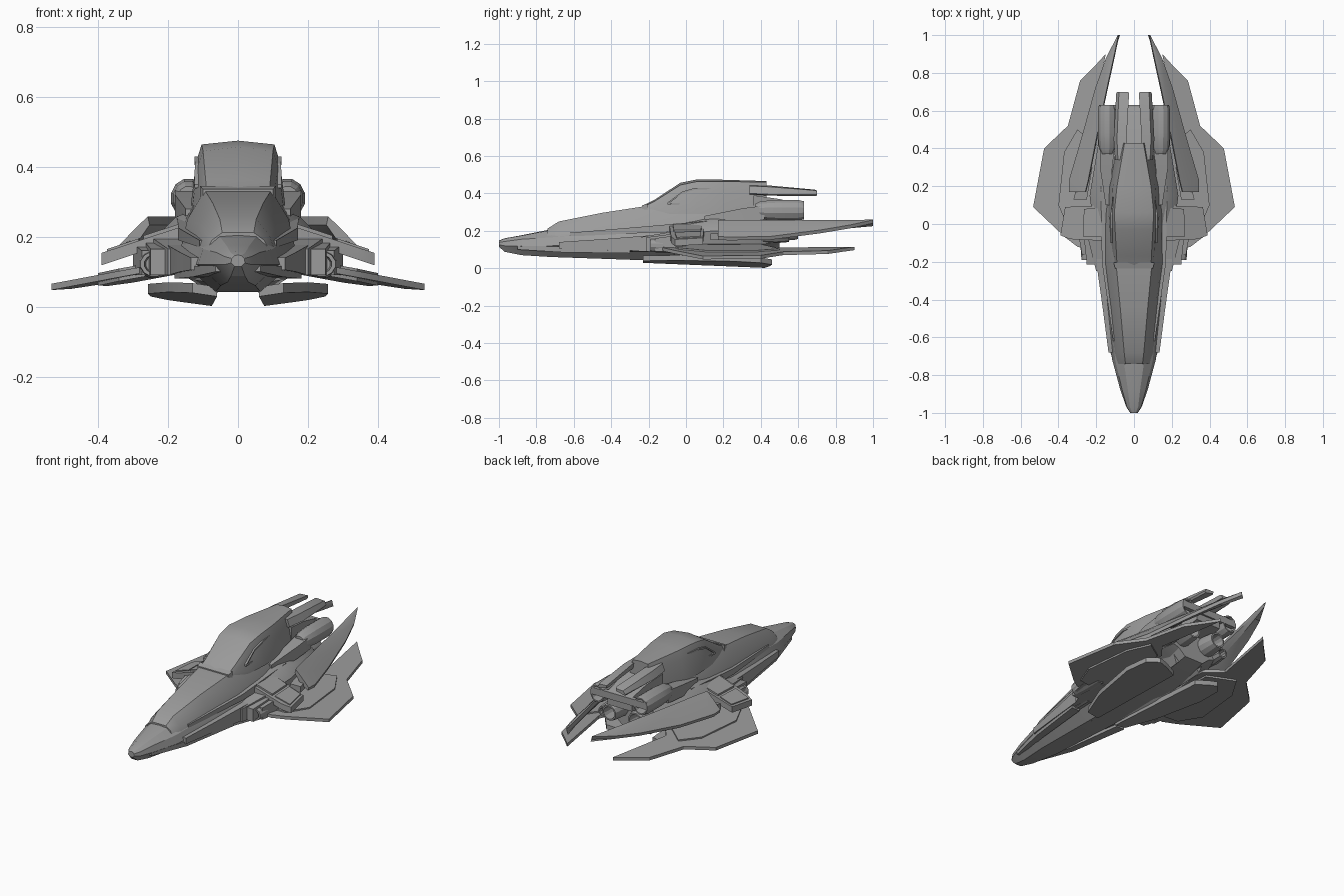
import bpy, bmesh, math

# Dark grey hull paint
GREY = bpy.data.materials.new("hull_grey")
GREY.diffuse_color = (.33, .33, .33, 1)


def finish(name, bm, mirror):
    bmesh.ops.remove_doubles(bm, verts=bm.verts, dist=0.0005)
    bmesh.ops.recalc_face_normals(bm, faces=bm.faces)
    me = bpy.data.meshes.new(name)
    bm.to_mesh(me)
    bm.free()
    me.materials.append(GREY)
    ob = bpy.data.objects.new(name, me)
    bpy.context.collection.objects.link(ob)
    if mirror:
        ob.modifiers.new("Mirror", 'MIRROR')
    return ob


def loft(name, sections, mirror=False, closed_half=False):
    """sections: [(y, [(x, z), ...])]; closed_half completes each ring across x = 0."""
    bm = bmesh.new()
    rings = []
    for y, pts in sections:
        if closed_half:
            pts = list(pts) + [(-x, z) for x, z in reversed(pts)]
        rings.append([bm.verts.new((x, y, z)) for x, z in pts])
    n = len(rings[0])
    for a, b in zip(rings, rings[1:]):
        for i in range(n):
            j = (i + 1) % n
            bm.faces.new((a[i], a[j], b[j], b[i]))
    bm.faces.new(rings[0])
    bm.faces.new(rings[-1])
    return finish(name, bm, mirror)


def plate(name, outline, height, thick):
    """Mirrored slab whose top follows height(x, y)."""
    bm = bmesh.new()
    top = [bm.verts.new((x, y, height(x, y))) for x, y in outline]
    bot = [bm.verts.new((x, y, height(x, y) - thick)) for x, y in outline]
    bm.faces.new(top)
    bm.faces.new(bot)
    for i in range(len(top)):
        j = (i + 1) % len(top)
        bm.faces.new((top[i], top[j], bot[j], bot[i]))
    return finish(name, bm, True)


def pod(name, cx, cz, profile, sides=12, sx=1.0):
    ring = [(math.cos(t), math.sin(t)) for t in
            [2 * math.pi * (i + .5) / sides for i in range(sides)]]
    return loft(name, [(y, [(cx + sx * r * c, cz + r * s) for c, s in ring])
                       for y, r in profile], True)


def bar(name, ends):
    """Rectangular beam: ends = [(y, x0, x1, z0, z1), ...]"""
    return loft(name, [(y, [(a, c), (b, c), (b, d), (a, d)]) for y, a, b, c, d in ends], True)


# Main hull with drooped nose
loft("fuselage", [
    (-1.00, [(0, .148), (.01, .146), (.018, .138), (.02, .125), (.01, .115)]),
    (-.97, [(0, .16), (.022, .156), (.037, .143), (.04, .12), (.02, .088)]),
    (-.88, [(0, .176), (.032, .174), (.062, .155), (.072, .12), (.03, .07)]),
    (-.72, [(0, .208), (.055, .204), (.1, .165), (.115, .12), (.05, .06)]),
    (-.20, [(0, .27), (.1, .25), (.15, .21), (.175, .14), (.065, .042)]),
    (.30, [(0, .3), (.1, .29), (.14, .22), (.17, .14), (.07, .045)]),
    (.50, [(0, .3), (.09, .29), (.12, .22), (.13, .15), (.06, .09)])], closed_half=True)

# Raised hood ahead of the cabin
loft("hood", [
    (-.74, [(.045, .212), (.075, .19), (.09, .16)]),
    (-.68, [(.052, .25), (.09, .205), (.105, .16)]),
    (-.45, [(.072, .296), (.112, .235), (.13, .17)]),
    (-.21, [(.095, .333), (.145, .25), (.16, .18)]),
    (.12, [(.1, .34), (.15, .25), (.16, .18)]),
    (.42, [(.07, .32), (.11, .26), (.12, .18)])], closed_half=True)

# Cabin
loft("canopy", [
    (-.23, [(0, .335), (.09, .328), (.1, .315), (.1, .29)]),
    (-.17, [(0, .365), (.092, .357), (.105, .33), (.112, .29)]),
    (-.03, [(0, .457), (.1, .445), (.115, .40), (.13, .29)]),
    (.06, [(0, .475), (.104, .464), (.12, .415), (.135, .29)]),
    (.20, [(0, .473), (.09, .464), (.112, .415), (.13, .29)]),
    (.43, [(0, .466), (.05, .46), (.062, .41), (.085, .29)])], closed_half=True)

# Side window frame, a strip following the cabin flank
path = [(-.1, .345), (-.02, .405), (.05, .425), (.2, .425), (.28, .35), (.2, .335), (-.1, .345)]
def flank(y, z):
    w = .12 - max(0, y - .08) * .2 - max(0, .03 - y) * .08
    return w + (.415 - z) * .13
for k, (a, b) in enumerate(zip(path, path[1:])):
    bm = bmesh.new()
    for v in bmesh.ops.create_cube(bm, size=1)["verts"]:
        t = v.co.x + .5
        y, z = a[0] + (b[0] - a[0]) * t, a[1] + (b[1] - a[1]) * t
        v.co = (flank(y, z) + v.co.y * .012, y, z + v.co.z * .01)
    finish("window_frame_%d" % k, bm, True)

# Collar line at the foot of the windscreen
bar("windscreen_collar", [(-.235, 0, .1, .31, .336), (-.205, 0, .108, .31, .345)])

# Flank rails and cheek strips along the nose
bar("flank_rail", [(-.68, .09, .135, .105, .14), (-.45, .11, .165, .1, .155),
                   (-.2, .13, .2, .09, .175), (.1, .13, .2, .1, .2)])
bar("upper_rail", [(-.62, .09, .11, .17, .19), (-.2, .13, .17, .19, .225), (.2, .13, .175, .2, .26)])
bar("cheek_strip", [(-.9, .04, .064, .1, .122), (-.66, .09, .13, .085, .115), (-.3, .13, .182, .08, .115)])
pod("cheek_gun", .15, .108, [(-.42, .012), (-.42, .02), (-.2, .022)], 10)

# Stepped shoulder intakes
bar("intake_inner", [(-.25, .14, .2, .09, .165), (-.05, .14, .25, .09, .2)])
bar("intake_middle", [(-.215, .18, .25, .09, .165), (-.02, .18, .27, .09, .19)])
bar("intake_outer", [(-.165, .2, .275, .09, .16), (-.02, .2, .3, .09, .18)])
pod("intake_drum", .24, .122, [(-.15, .02), (-.19, .026), (-.19, .036), (-.1, .042), (0, .04)], 12, 1.1)

# Shoulder blocks linking hull and wing
sh = lambda x, y: .233 - (x - .15) * .33
plate("shoulder_block", [(.14, -.09), (.34, -.08), (.39, -.06), (.365, .09), (.14, .1)], sh, .035)
plate("shoulder_panel_inner", [(.17, -.07), (.27, -.065), (.265, .08), (.17, .085)],
      lambda x, y: sh(x, y) + .01, .02)
plate("shoulder_panel_outer", [(.285, -.06), (.375, -.05), (.355, .08), (.28, .08)],
      lambda x, y: sh(x, y) + .006, .02)

# Main wings, sloping down outwards with a swept tail
wz = lambda x, y: .068 + (.53 - x) * .17 - .02 * y
plate("main_wing", [(.14, -.16), (.3, -.12), (.365, -.07), (.534, .09), (.476, .4), (.35, .52),
                    (.286, .757), (.2, .845), (.15, .9), (.22, .5), (.14, .4)], wz, .018)
plate("wing_root_panel", [(.16, -.1), (.34, -.04), (.4, .1), (.37, .38), (.3, .5), (.17, .4)],
      lambda x, y: wz(x, y) + .008, .036)

# Upper swept blades, inner edge raised
loft("upper_blade", [
    (y, [(xi, .258), (xm, zm + .015), (xo, zo + .012), (xo - .005, zo - .006), (xm - .01, zm - .02), (xi - .005, .234)])
    for y, xi, xm, zm, xo, zo in [(.17, .258, .295, .208, .345, .158), (.23, .243, .285, .208, .345, .155),
                                  (.45, .2, .23, .213, .28, .158), (.72, .143, .165, .23, .205, .193),
                                  (.88, .108, .122, .24, .148, .22), (1.0, .083, .084, .245, .086, .247)]], True)
bar("blade_root", [(.13, .25, .32, .15, .185), (.3, .22, .28, .15, .195)])

# Mid nacelles beside the hull
loft("nacelle", [
    (-.03, [(.12, .25), (.17, .23), (.21, .18), (.2, .13), (.12, .1)]),
    (.15, [(.11, .285), (.18, .255), (.235, .2), (.22, .13), (.1, .1)]),
    (.42, [(.08, .29), (.15, .26), (.19, .2), (.17, .13), (.08, .1)]),
    (.5, [(.08, .27), (.12, .25), (.16, .2), (.14, .14), (.08, .12)])], True)
bar("nacelle_fairing", [(.1, .12, .15, .22, .28), (.3, .115, .18, .25, .32), (.42, .1, .18, .26, .335)])

# Engines: upper cowled pair, lower pair and outer nozzles
pod("upper_engine", .142, .31, [(.37, .035), (.4, .05), (.48, .057), (.6, .057), (.63, .05), (.63, .042), (.54, .03)], 12, .9)
pod("lower_engine", .085, .2, [(.4, .05), (.48, .058), (.58, .05), (.6, .045), (.6, .036), (.52, .028)], 12)
pod("outer_nozzle", .16, .17, [(.4, .03), (.48, .036), (.55, .03), (.55, .022), (.5, .018)], 10)
bar("engine_crossbar", [(.605, 0, .18, .3, .34), (.63, 0, .18, .3, .34)])
bar("engine_core", [(.36, 0, .1, .22, .39), (.5, 0, .085, .24, .37), (.62, 0, .08, .26, .34)])

# Twin dorsal tail blades
loft("dorsal_blade", [
    (.34, [(.045, .445), (.085, .44), (.1, .4), (.09, .395), (.05, .41)]),
    (.45, [(.04, .442), (.09, .435), (.108, .395), (.095, .388), (.045, .41)]),
    (.69, [(.026, .42), (.08, .416), (.094, .395), (.088, .385), (.03, .398)]),
    (.70, [(.03, .415), (.078, .412), (.09, .395), (.086, .388), (.032, .4)])], True)

# Belly fins, deepest at the rear, with a keel joining them to the hull
vz = lambda x, y: .03 + (x - .075) * .15 - .045 * (y - .42)
plate("belly_fin", [(.06, -.23), (.13, -.23), (.2, -.05), (.258, .25), (.25, .4), (.2, .46),
                    (.15, .45), (.075, .42)], vz, .028)
loft("belly_keel", [
    (-.3, [(.02, .06), (.08, .07), (.05, .045)]),
    (.1, [(.02, .06), (.14, .08), (.07, .035)]),
    (.45, [(.04, .1), (.1, .12), (.08, .06)])], True)

# Crisp creases, soft gentle curves
bpy.ops.object.select_all(action='SELECT')
bpy.context.view_layer.objects.active = bpy.data.objects["fuselage"]
bpy.ops.object.shade_smooth_by_angle(angle=math.radians(25))
